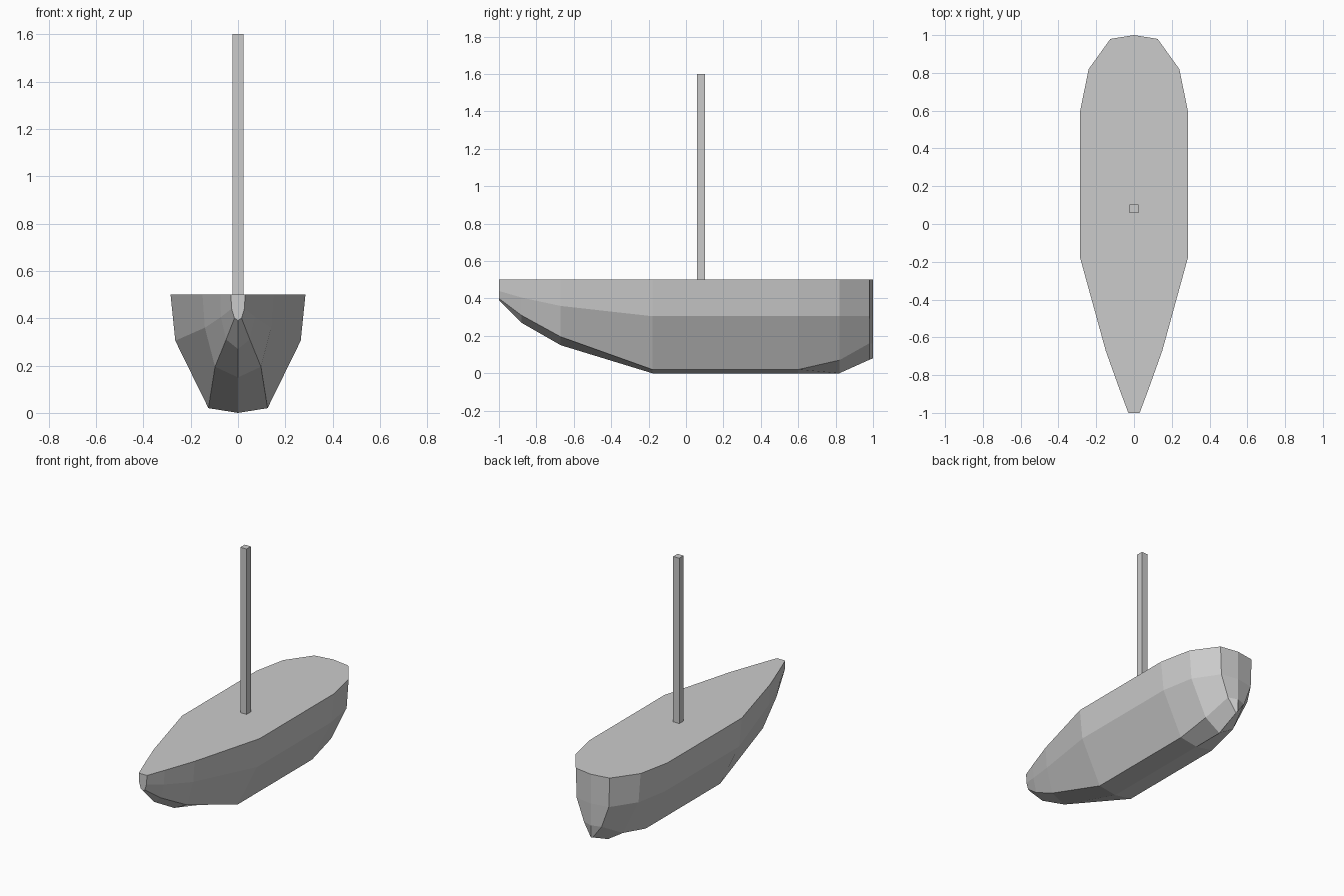
import bpy, bmesh

if "Cube" in bpy.data.objects:
    bpy.data.objects.remove(bpy.data.objects["Cube"])

# hull stations: y, then (half-width, z) for deck, chine, bilge, keel
stations = [
    (-1.00, (0.03, 0.5), (0.027, 0.44), (0.015, 0.40), (0, 0.39)),
    (-0.88, (0.075, 0.5), (0.072, 0.405), (0.05, 0.31), (0, 0.27)),
    (-0.67, (0.15, 0.5), (0.14, 0.36), (0.097, 0.195), (0, 0.15)),
    (-0.18, (0.285, 0.5), (0.265, 0.305), (0.125, 0.02), (0, 0)),
    (0.60, (0.285, 0.5), (0.265, 0.305), (0.125, 0.02), (0, 0)),
    (0.82, (0.24, 0.5), (0.225, 0.305), (0.11, 0.07), (0, 0)),
    (0.98, (0.125, 0.5), (0.118, 0.305), (0.065, 0.16), (0, 0.072)),
    (1.00, (0, 0.5), (0, 0.305), (0, 0.16), (0, 0.08)),
]


def finish(bm, name):
    bmesh.ops.recalc_face_normals(bm, faces=bm.faces)
    mesh = bpy.data.meshes.new(name)
    bm.to_mesh(mesh)
    bm.free()
    obj = bpy.data.objects.new(name, mesh)
    bpy.context.collection.objects.link(obj)


# hull: closed sections lofted from bow to stern, the last one collapsing to a stern edge
bm = bmesh.new()
rings = []
for y, *half in stations:
    profile = half + [(-x, z) for x, z in half[-2::-1]]
    rings.append([bm.verts.new((x, y, z)) for x, z in profile])
n = len(rings[0])
for a, b in zip(rings, rings[1:]):
    for i in range(n):
        j = (i + 1) % n
        bm.faces.new((a[i], a[j], b[j], b[i]))
bm.faces.new(rings[0])
bmesh.ops.remove_doubles(bm, verts=bm.verts, dist=0.0005)
finish(bm, "hull")

# mast: square post standing on the deck
bm = bmesh.new()
bmesh.ops.create_cube(bm, size=1)
bmesh.ops.scale(bm, vec=(0.045, 0.045, 1.1), verts=bm.verts)
bmesh.ops.translate(bm, vec=(0, 0.08, 1.05), verts=bm.verts)
finish(bm, "mast")
